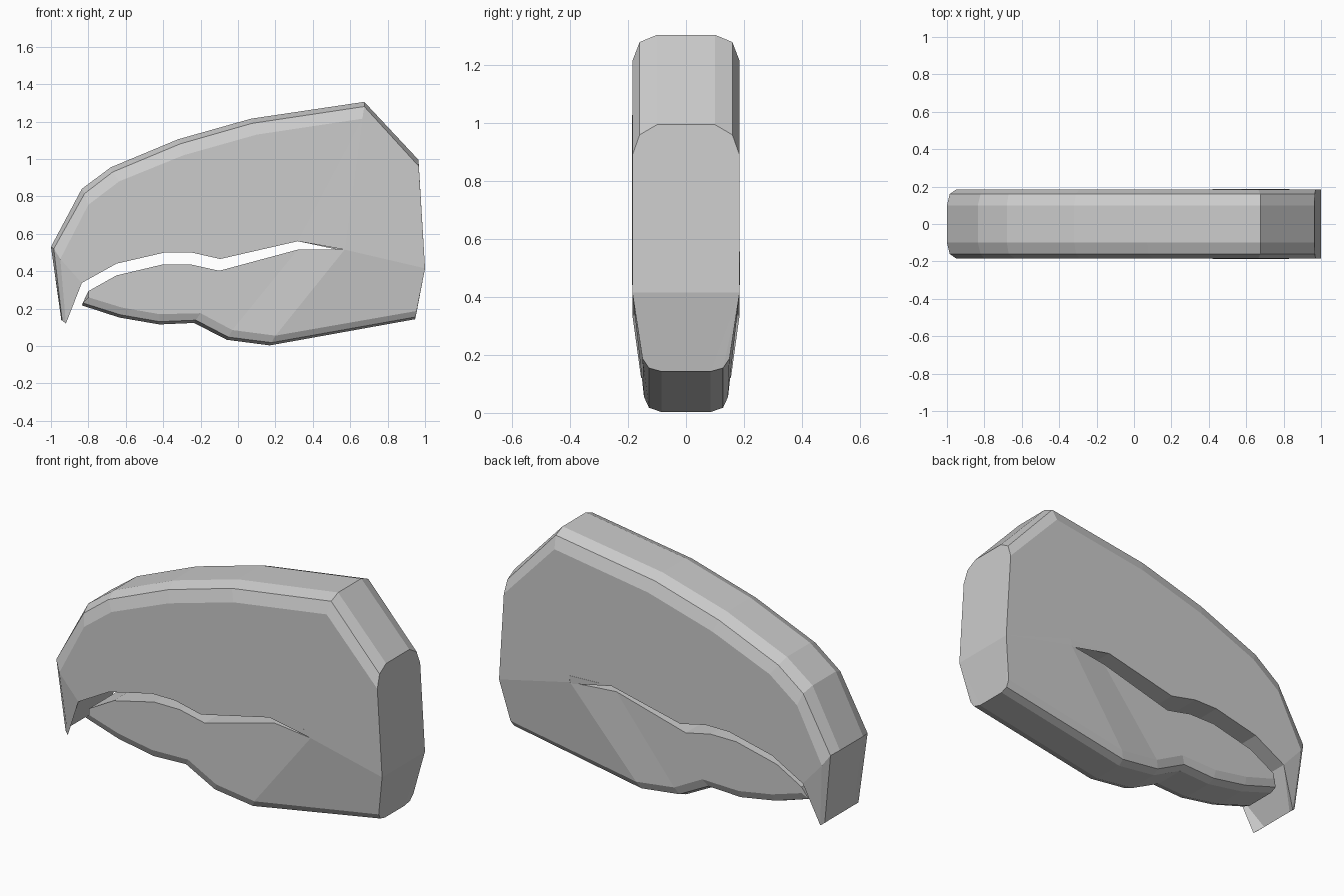
import bpy, bmesh

if "Cube" in bpy.data.objects:
    bpy.data.objects.remove(bpy.data.objects["Cube"])

# Rim stations: three (x, z) points stepping from centre strip to side, plus their half widths
WIDE = (0.10, 0.16, 0.185)
JAW = (0.085, 0.128, 0.145)
upper = [
    ((-.945, .14), (-.94, .135), (-.92, .12), (0.10, 0.145, 0.155)),
    ((-1.0, .53), (-.985, .52), (-.95, .465), WIDE),
    ((-.835, .84), (-.82, .815), (-.80, .755), WIDE),
    ((-.68, .955), (-.67, .93), (-.635, .88), WIDE),
    ((-.32, 1.105), (-.31, 1.08), (-.29, 1.02), WIDE),
    ((.07, 1.215), (.075, 1.19), (.10, 1.13), WIDE),
    ((.675, 1.305), (.675, 1.28), (.665, 1.215), WIDE),
    ((.965, .995), (.967, .96), (.971, .89), WIDE),
]
lower = [
    ((.947, .143), (.95, .155), (.955, .187), (0.085, 0.128, 0.15)),
    ((.17, .003), (.18, .018), (.20, .055), JAW),
    ((-.06, .033), (-.05, .047), (-.03, .085), JAW),
    ((-.235, .123), (-.225, .138), (-.20, .175), JAW),
    ((-.42, .115), (-.42, .13), (-.42, .17), JAW),
    ((-.635, .152), (-.63, .167), (-.62, .205), JAW),
    ((-.835, .217), (-.83, .23), (-.80, .26), JAW),
]
# Mouth edges: (x, z, half width)
jaw_lip = [(-.80, .293, .145), (-.65, .377, .145), (-.405, .435, .145), (-.25, .435, .145),
           (-.10, .402, .145), (.32, .515, .145), (.57, .515, .187)]
top_lip = [(.575, .55, .187), (.32, .56, .185), (-.095, .465, .185), (-.25, .50, .185),
           (-.39, .50, .185), (-.65, .44, .185), (-.835, .337, .185)]

bm = bmesh.new()


def row(points):
    """Mirrored row of vertices across y, from -y to +y."""
    left = [bm.verts.new((x, -y, z)) for x, z, y in reversed(points)]
    right = [bm.verts.new((x, y, z)) for x, z, y in points]
    return left + right


def rim(s):
    return row([(*p, w) for p, w in zip(s[:3], s[3])])


U = [rim(s) for s in upper]
B = row([(1.0, .415, .185)])
L = [rim(s) for s in lower]
J = [row([p]) for p in jaw_lip]
T = [row([p]) for p in top_lip]

# Shell around the whole outline, including the inside of the mouth
loop = U + [B] + L + J + T
for a, b in zip(loop, loop[1:] + loop[:1]):
    if len(a) == len(b):
        for i in range(len(a) - 1):
            bm.faces.new((a[i], a[i + 1], b[i + 1], b[i]))
    else:
        bm.faces.new(a + b[::-1])

# Side walls, same on both sides
for k in (0, -1):
    u, l, j, t = ([r[k] for r in rows] for rows in (U, L, J, T))
    b = B[k]
    walls = [u[1:] + [b, j[6]] + t,           # head side
             [u[0], u[1], t[6]],              # beak tip
             [b, l[0], l[1], j[6]],           # rear cheek
             [l[1], l[2], j[5], j[6]],        # cheek transition
             l[2:] + j[:6]]                   # jaw side
    for w in walls:
        bm.faces.new(w)

bmesh.ops.triangulate(bm, faces=[f for f in bm.faces if len(f.verts) > 4])
bmesh.ops.recalc_face_normals(bm, faces=bm.faces)
me = bpy.data.meshes.new("beaked_head")
bm.to_mesh(me)
bm.free()
bpy.context.collection.objects.link(bpy.data.objects.new("beaked_head", me))
